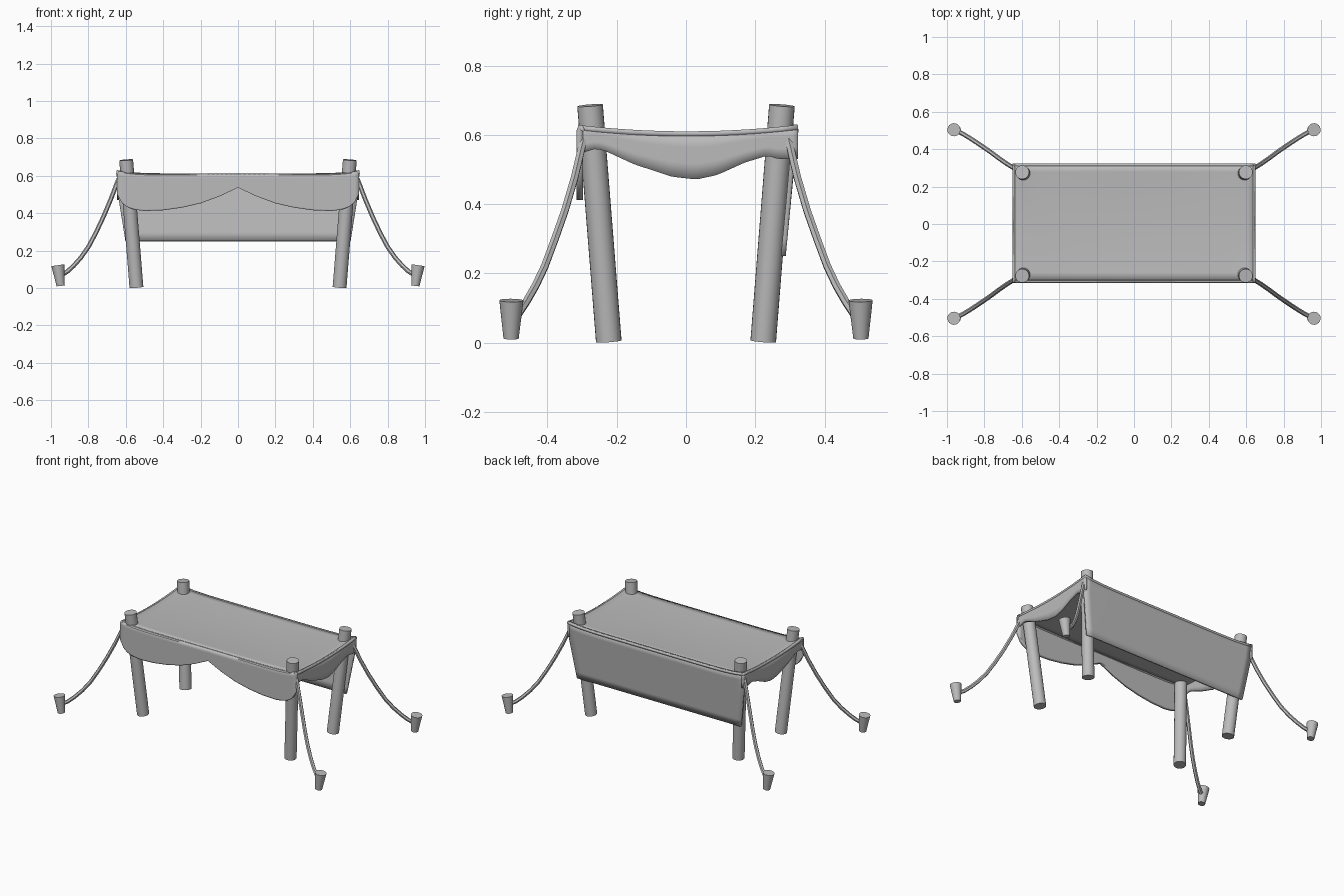
import bpy, bmesh, math
from mathutils import Vector

cube = bpy.data.objects.get("Cube")
if cube:
    bpy.data.objects.remove(cube, do_unlink=True)

grey = bpy.data.materials.new("plain_grey")
grey.use_nodes = True
COLOUR = (0.5, 0.5, 0.5, 1)
grey.diffuse_color = COLOUR
grey.node_tree.nodes["Principled BSDF"].inputs["Base Color"].default_value = COLOUR

HALF_X, FRONT, BACK = 0.648, -0.316, 0.323


def finish(obj, name, angle=35):
    obj.name = name
    obj.data.materials.clear()
    obj.data.materials.append(grey)
    bpy.ops.object.select_all(action="DESELECT")
    obj.select_set(True)
    bpy.context.view_layer.objects.active = obj
    bpy.ops.object.shade_smooth_by_angle(angle=math.radians(angle))
    return obj


def lerp_profile(points, t):
    """Height on a polyline profile at position t."""
    if t <= points[0][0]:
        return points[0][1]
    for (a, za), (b, zb) in zip(points, points[1:]):
        if t <= b:
            return za + (zb - za) * (t - a) / (b - a)
    return points[-1][1]


def sheet(name, place, nu, nv, thickness):
    """Cloth grid from place(u, v), thickened away from its outer side."""
    bm = bmesh.new()
    grid = [[bm.verts.new(place(i / nu, j / nv)) for j in range(nv + 1)]
            for i in range(nu + 1)]
    for i in range(nu):
        for j in range(nv):
            bm.faces.new((grid[i][j], grid[i + 1][j],
                          grid[i + 1][j + 1], grid[i][j + 1]))
    mesh = bpy.data.meshes.new(name)
    bm.to_mesh(mesh)
    bm.free()
    obj = bpy.data.objects.new(name, mesh)
    bpy.context.collection.objects.link(obj)
    mod = obj.modifiers.new("thickness", "SOLIDIFY")
    mod.thickness = thickness
    mod.offset = -1
    return finish(obj, name)


def rod(name, start, end, r1, r2, sides=24):
    start, end = Vector(start), Vector(end)
    axis = end - start
    bpy.ops.mesh.primitive_cone_add(
        vertices=sides, radius1=r1, radius2=r2, depth=axis.length,
        location=(start + end) / 2,
        rotation=axis.to_track_quat("Z", "Y").to_euler())
    return finish(bpy.context.object, name)


# Sagging canopy top, raised at the corners
def top_height(x, y):
    a = x / HALF_X
    b = (y - (FRONT + BACK) / 2) / ((BACK - FRONT) / 2)
    return 0.6 + 0.012 * b**2 + 0.017 * b**2 * a**8 + 0.01 * a**2 * (1 - b**2)


def top_place(u, v):
    x = HALF_X * (2 * u - 1)
    y = FRONT + 0.012 + (BACK - FRONT - 0.012) * v
    return x, y, top_height(x, y)


sheet("canopy_top", top_place, 28, 14, 0.014)

# Front valance: two scallops meeting at a point, with a rounded top hem
SCALLOP = [(0, 0.537), (0.1, 0.49), (0.2, 0.453), (0.3, 0.43), (0.4, 0.416),
           (0.5, 0.412), (0.56, 0.42), (0.6, 0.437), (0.63, 0.465), (0.65, 0.51)]


def front_place(u, v):
    x = HALF_X * (2 * u - 1)
    low = lerp_profile(SCALLOP, abs(x))
    top = top_height(x, FRONT)
    z = low + (top - low) * v
    drop = min(top - z, 0.02) / 0.02
    return x, FRONT + 0.016 * (1 - math.sqrt(1 - (1 - drop)**2)), z


sheet("front_valance", front_place, 52, 24, 0.018)


# Long back panel, tapering and leaning inward
def back_place(u, v):
    half = 0.602 + (HALF_X - 0.602) * min(1, v * 1.3)
    x = half * (1 - 2 * u)
    return x, 0.288 + (BACK - 0.288) * v, 0.25 + (top_height(x, BACK) - 0.25) * v


sheet("back_panel", back_place, 28, 8, 0.014)

# Side valances with one deep scallop
SIDE = [(-0.31, 0.545), (-0.26, 0.56), (-0.23, 0.552), (-0.15, 0.515),
        (-0.04, 0.479), (0.03, 0.471), (0.09, 0.484), (0.17, 0.52),
        (0.235, 0.54), (0.265, 0.53), (0.32, 0.53)]


def side_place(side):
    def place(u, v):
        t = u if side > 0 else 1 - u
        y = FRONT + 0.004 + (BACK - FRONT - 0.004) * t
        low = lerp_profile(SIDE, y)
        return side * HALF_X, y, low + (top_height(HALF_X, y) - low) * v
    return place


for side, label in ((1, "left"), (-1, "right")):
    sheet(label + "_valance", side_place(side), 40, 3, 0.012)

# Leaning poles, guy ropes and ground pegs at each corner
ROPE = [(0.638, 0.296, 0.585), (0.68, 0.322, 0.475), (0.72, 0.35, 0.38),
        (0.76, 0.38, 0.295), (0.80, 0.408, 0.22), (0.84, 0.435, 0.163),
        (0.88, 0.461, 0.118), (0.915, 0.482, 0.086), (0.95, 0.5, 0.066)]
for sx, xl in ((1, "left"), (-1, "right")):
    for sy, yl in ((-1, "front"), (1, "back")):
        corner = yl + "_" + xl

        def at(x, y, z):
            return sx * x, sy * y, z

        rod(corner + "_pole", at(0.543, 0.223, 0.004), at(0.598, 0.277, 0.685),
            0.037, 0.037)
        rod(corner + "_peg", at(0.948, 0.505, 0.012), at(0.963, 0.504, 0.122),
            0.022, 0.035)
        curve = bpy.data.curves.new(corner + "_rope", "CURVE")
        curve.dimensions = "3D"
        curve.bevel_depth = 0.012
        curve.bevel_resolution = 1
        curve.use_fill_caps = True
        spline = curve.splines.new("POLY")
        spline.points.add(len(ROPE) - 1)
        for point, co in zip(spline.points, ROPE):
            point.co = (*at(*co), 1)
        rope = bpy.data.objects.new(corner + "_rope", curve)
        bpy.context.collection.objects.link(rope)
        bpy.ops.object.select_all(action="DESELECT")
        rope.select_set(True)
        bpy.context.view_layer.objects.active = rope
        bpy.ops.object.convert(target="MESH")
        finish(bpy.context.object, corner + "_rope", 50)
